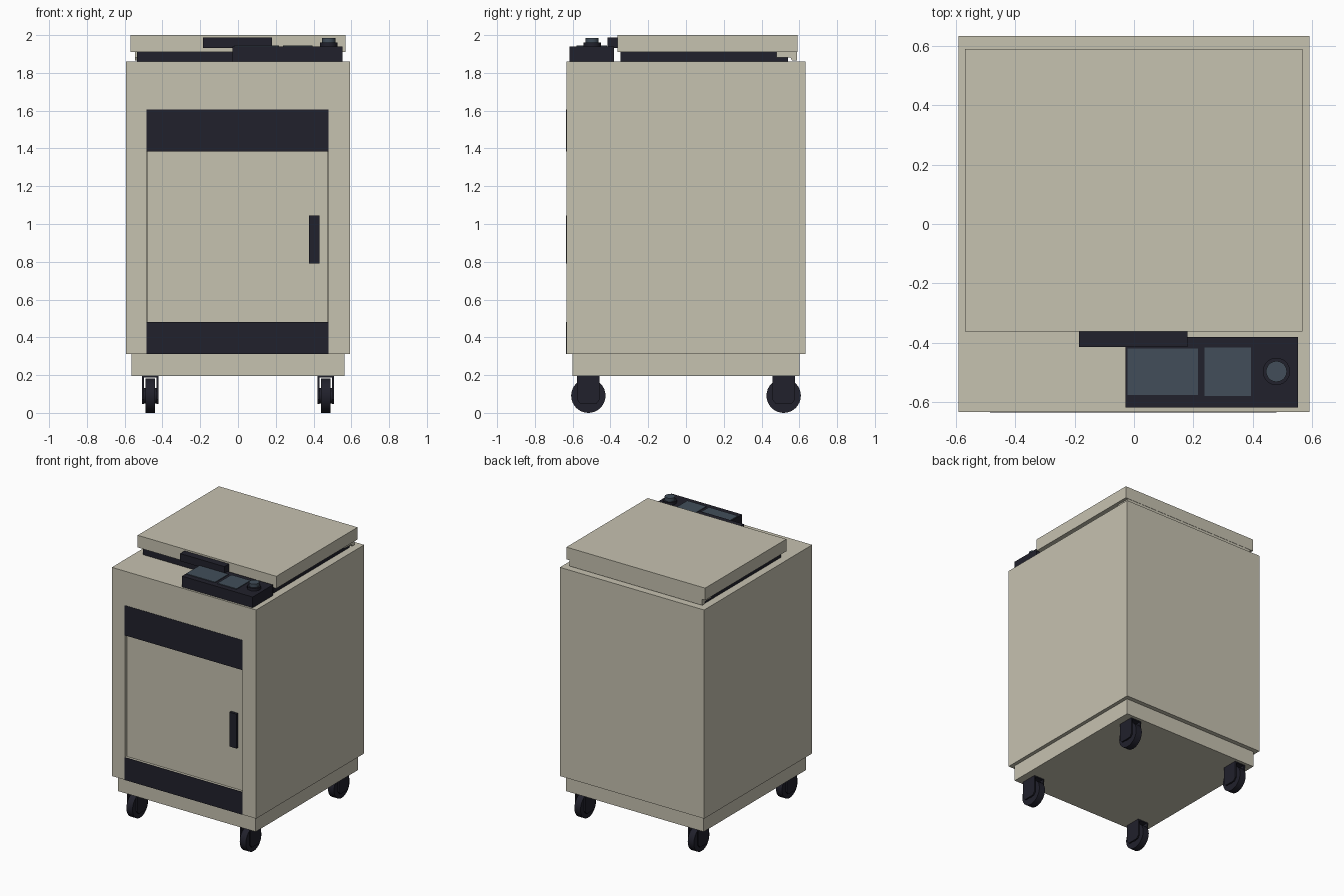
import bpy
import bmesh
from mathutils import Matrix, Vector

cube = bpy.data.objects.get("Cube")
if cube:
    bpy.data.objects.remove(cube, do_unlink=True)


def material(name, rgb):
    m = bpy.data.materials.new(name)
    m.use_nodes = True
    m.diffuse_color = (*rgb, 1)
    m.node_tree.nodes["Principled BSDF"].inputs["Base Color"].default_value = (*rgb, 1)
    return m


BEIGE = material("warm beige", (0.565, 0.539, 0.434))
DARK = material("dark charcoal", (0.015, 0.015, 0.025))
SLATE = material("slate blue", (0.054, 0.076, 0.102))


def finish(bm, name, mat):
    bmesh.ops.recalc_face_normals(bm, faces=bm.faces)
    mesh = bpy.data.meshes.new(name)
    bm.to_mesh(mesh)
    bm.free()
    mesh.materials.append(mat)
    obj = bpy.data.objects.new(name, mesh)
    bpy.context.collection.objects.link(obj)
    return obj


def box_mesh(x, y, z):
    bm = bmesh.new()
    bmesh.ops.create_cube(bm, size=1)
    for v in bm.verts:
        v.co = Vector([r[0] if c < 0 else r[1] for c, r in zip(v.co, (x, y, z))])
    return bm


def box(name, x, y, z, mat):
    return finish(box_mesh(x, y, z), name, mat)


def cylinder(name, centre, radius, depth, mat, axis="Z", sides=32):
    bm = bmesh.new()
    turn = Matrix.Rotation(1.5707963, 4, "Y") if axis == "X" else Matrix()
    bmesh.ops.create_cone(bm, cap_ends=True, segments=sides, radius1=radius,
                          radius2=radius, depth=depth,
                          matrix=Matrix.Translation(centre) @ turn)
    obj = finish(bm, name, mat)
    bpy.ops.object.select_all(action="DESELECT")
    bpy.context.view_layer.objects.active = obj
    obj.select_set(True)
    bpy.ops.object.shade_smooth_by_angle()
    return obj


def prism(name, profile, x, mat):
    """Extrude a (y, z) profile across an x range."""
    bm = bmesh.new()
    face = bm.faces.new([bm.verts.new((x[0], y, z)) for y, z in profile])
    new = bmesh.ops.extrude_face_region(bm, geom=[face])["geom"]
    bmesh.ops.translate(bm, vec=(x[1] - x[0], 0, 0),
                        verts=[g for g in new if isinstance(g, bmesh.types.BMVert)])
    return finish(bm, name, mat)


# Cabinet with a shallow recess in its front for the door
FRONT = -0.633
opening_x, door_z = (-0.485, 0.48), (0.48, 1.385)
bm = box_mesh((-0.592, 0.592), (FRONT, 0.633), (0.312, 1.86))
front = min(bm.faces, key=lambda f: f.calc_center_median().y)
bmesh.ops.inset_region(bm, faces=[front], thickness=0.1)
middle = front.calc_center_median()
for v in front.verts:
    v.co.x = opening_x[v.co.x > middle.x]
    v.co.z = door_z[v.co.z > middle.z]
inner = bmesh.ops.extrude_discrete_faces(bm, faces=[front])["faces"][0]
bmesh.ops.translate(bm, vec=(0, 0.03, 0), verts=inner.verts)
finish(bm, "cabinet_body", BEIGE)
box("base_plinth", (-0.565, 0.565), (-0.6, 0.6), (0.195, 0.312), BEIGE)

# Door, handle and dark front bands
box("door", (-0.48, 0.473), (FRONT + 0.018, FRONT + 0.03), door_z, BEIGE)
box("door_handle", (0.375, 0.432), (FRONT - 0.002, FRONT + 0.02), (0.79, 1.045), DARK)
for name, z in (("upper_band", (1.385, 1.607)), ("lower_band", (0.312, 0.48))):
    box(name, opening_x, (FRONT - 0.002, FRONT + 0.004), z, DARK)

# Lid, its seal, rear hinge rail and grip
box("lid", (-0.57, 0.568), (-0.362, 0.59), (1.91, 2.0), BEIGE)
box("lid_seal", (-0.535, 0.535), (-0.348, 0.54), (1.86, 1.91), DARK)
prism("hinge_rail", [(0.48, 1.91), (0.588, 1.91), (0.588, 1.865), (0.562, 1.865),
                     (0.552, 1.882), (0.48, 1.882)], (-0.545, 0.545), BEIGE)
box("lid_grip", (-0.185, 0.18), (-0.415, -0.36), (1.932, 1.988), DARK)

# Control panel with two screens and a knob
box("control_panel", (-0.028, 0.553), (-0.618, -0.38), (1.86, 1.94), DARK)
box("wide_screen", (-0.022, 0.216), (-0.577, -0.42), (1.938, 1.945), SLATE)
box("small_screen", (0.238, 0.395), (-0.58, -0.417), (1.938, 1.945), SLATE)
cylinder("knob_collar", (0.48, -0.497, 1.949), 0.046, 0.022, DARK)
cylinder("knob_cap", (0.48, -0.497, 1.972), 0.035, 0.028, SLATE)

# Four casters
for side, sx in (("left", 1), ("right", -1)):
    for end, y in (("front", -0.517), ("rear", 0.517)):
        x = 0.465 * sx
        tag = f"{end}_{side}"
        cylinder(f"{tag}_wheel", (x, y, 0.091), 0.091, 0.05, DARK, "X")
        cylinder(f"{tag}_hub", (x, y, 0.091), 0.04, 0.078, DARK, "X")
        for n, edge in (("inner", -1), ("outer", 1)):
            cx = x + edge * sx * 0.038
            prism(f"{tag}_{n}_fork", [(y - 0.06, 0.197), (y + 0.06, 0.197),
                                      (y + 0.06, 0.07), (y + 0.042, 0.048),
                                      (y - 0.042, 0.048), (y - 0.06, 0.07)],
                  (cx - 0.005, cx + 0.005), DARK)
        box(f"{tag}_mount", (x - 0.042, x + 0.042), (y - 0.06, y + 0.06),
            (0.188, 0.197), DARK)
